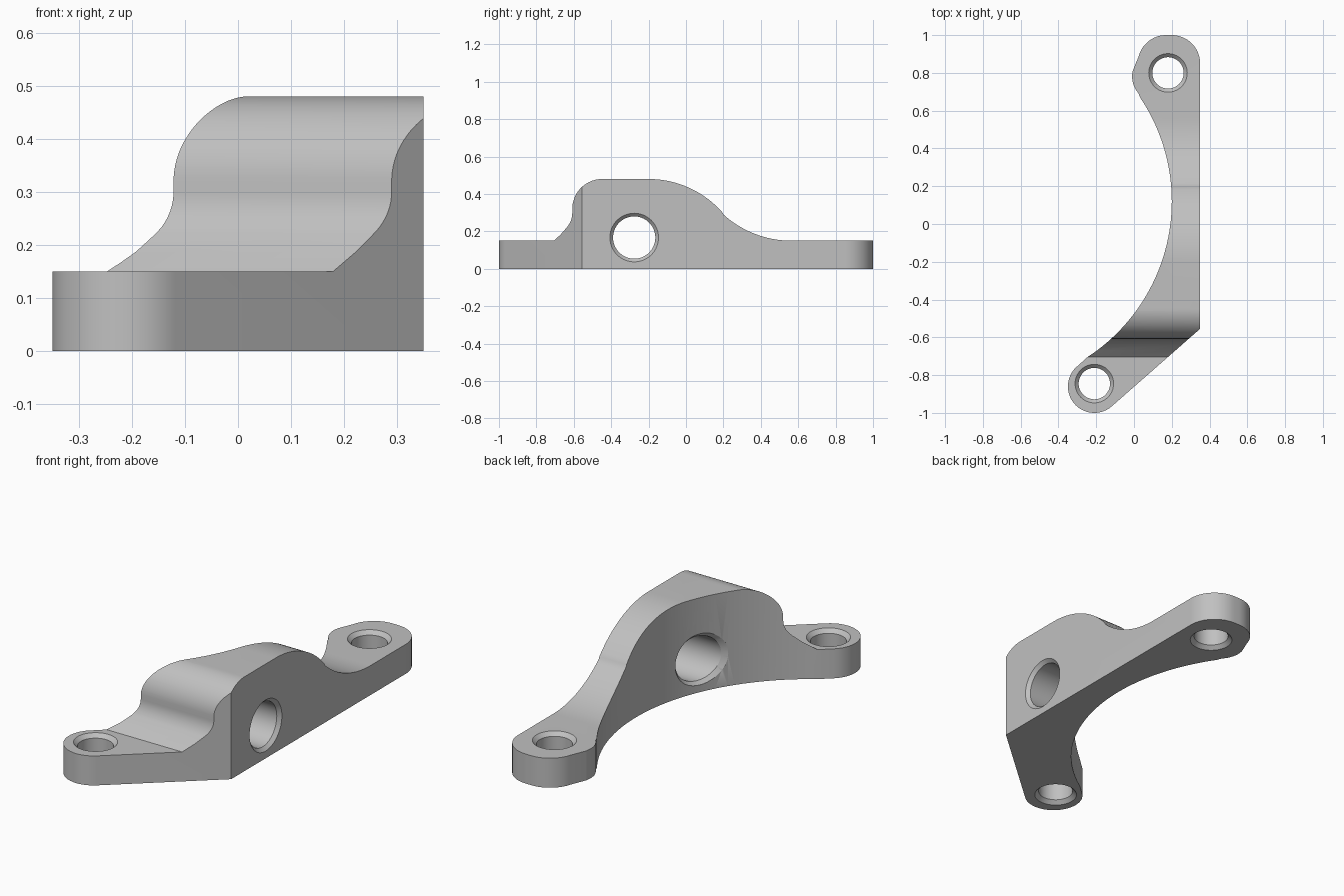
import bpy, bmesh
from math import sin, cos, pi, radians, sqrt

if "Cube" in bpy.data.objects:
    bpy.data.objects.remove(bpy.data.objects["Cube"])

WALL_X, WALL_Y, WALL_R = -0.785, 0.12, 0.985   # inner curved wall, seen in plan


def arc(cx, cy, r, start, end, n=16):
    angles = [radians(start + (end - start) * i / n) for i in range(n + 1)]
    return [(cx + r * cos(a), cy + r * sin(a)) for a in angles]


def loft(name, rings):
    """Closed solid through rings of matching points."""
    bm = bmesh.new()
    loops = [[bm.verts.new(p) for p in ring] for ring in rings]
    n = len(loops[0])
    for a, b in zip(loops, loops[1:]):
        for i in range(n):
            j = (i + 1) % n
            bm.faces.new((a[i], a[j], b[j], b[i]))
    bm.faces.new(loops[0][::-1])
    bm.faces.new(loops[-1])
    bmesh.ops.recalc_face_normals(bm, faces=bm.faces)
    mesh = bpy.data.meshes.new(name)
    bm.to_mesh(mesh)
    bm.free()
    obj = bpy.data.objects.new(name, mesh)
    bpy.context.collection.objects.link(obj)
    return obj


def apply_boolean(target, cutter, operation):
    cutter.hide_render = True
    mod = target.modifiers.new(cutter.name, 'BOOLEAN')
    mod.operation, mod.solver, mod.object = operation, 'EXACT', cutter
    bpy.context.view_layer.objects.active = target
    bpy.ops.object.modifier_apply(modifier=mod.name)
    bpy.data.objects.remove(cutter)


def circle(r, n=64):
    return [(r * cos(2 * pi * i / n), r * sin(2 * pi * i / n)) for i in range(n)]


# Plan outline: two rounded lugs joined by the curved inner wall
plan = [(0.35, -0.555)]
plan += arc(0.20, 0.85, 0.15, 0, 90)
plan += arc(0.17, 0.85, 0.15, 90, 165)
plan += arc(0.12, 0.78, 0.13, 165, 222)
plan += arc(WALL_X, WALL_Y, WALL_R, 34, -56.9, 48)
plan += arc(-0.21, -0.86, 0.14, 128, 311, 32)
bracket = loft("bracket", [[(x, y, z) for x, y in plan] for z in (0, 0.6)])

# Side profile: raised hump falling to the two flat lugs
side = [(-1.2, -0.1), (-1.2, 0.15), (-0.705, 0.15), (-0.667, 0.187)]
side += arc(-0.728, 0.30, 0.12, -42, 0, 10)
side += arc(-0.448, 0.32, 0.16, 178, 90, 20)
side += arc(-0.20, -0.045, 0.525, 90, 41, 20)
side += arc(0.565, 0.695, 0.545, 228, 270, 20)
side += [(1.2, 0.15), (1.2, -0.1)]
hump = loft("hump_profile", [[(x, y, z) for y, z in side] for x in (-1, 1)])
apply_boolean(bracket, hump, 'INTERSECT')

# Chamfered bolt holes through the lugs
for cx, cy in ((0.18, 0.80), (-0.21, -0.845)):
    levels = [(0.102, -0.1), (0.102, 0), (0.083, 0.019),
              (0.083, 0.131), (0.102, 0.15), (0.102, 0.3)]
    hole = loft("bolt_hole", [[(cx + u, cy + v, z) for u, v in circle(r)]
                              for r, z in levels])
    apply_boolean(bracket, hole, 'DIFFERENCE')


# Chamfered cross hole, following the curved wall on its inner end
def wall(y):
    return WALL_X + sqrt(WALL_R ** 2 - (y - WALL_Y) ** 2)


def cross_ring(r, position):
    points = [(-0.277 + u, 0.167 + v) for u, v in circle(r)]
    return [(position(y), y, z) for y, z in points]


cross = loft("cross_hole", [
    cross_ring(0.130, lambda y: -0.3),
    cross_ring(0.130, wall),
    cross_ring(0.113, lambda y: wall(y) + 0.017),
    cross_ring(0.113, lambda y: 0.333),
    cross_ring(0.130, lambda y: 0.35),
    cross_ring(0.130, lambda y: 0.5)])
apply_boolean(bracket, cross, 'DIFFERENCE')

# Plain grey finish
grey = bpy.data.materials.new("grey")
grey.use_nodes = True
colour = (0.53, 0.53, 0.53, 1)
grey.diffuse_color = colour
grey.node_tree.nodes["Principled BSDF"].inputs["Base Color"].default_value = colour
bracket.data.materials.clear()
bracket.data.materials.append(grey)

bpy.ops.object.select_all(action='DESELECT')
bracket.select_set(True)
bpy.context.view_layer.objects.active = bracket
bpy.ops.object.shade_smooth_by_angle(angle=radians(30))
